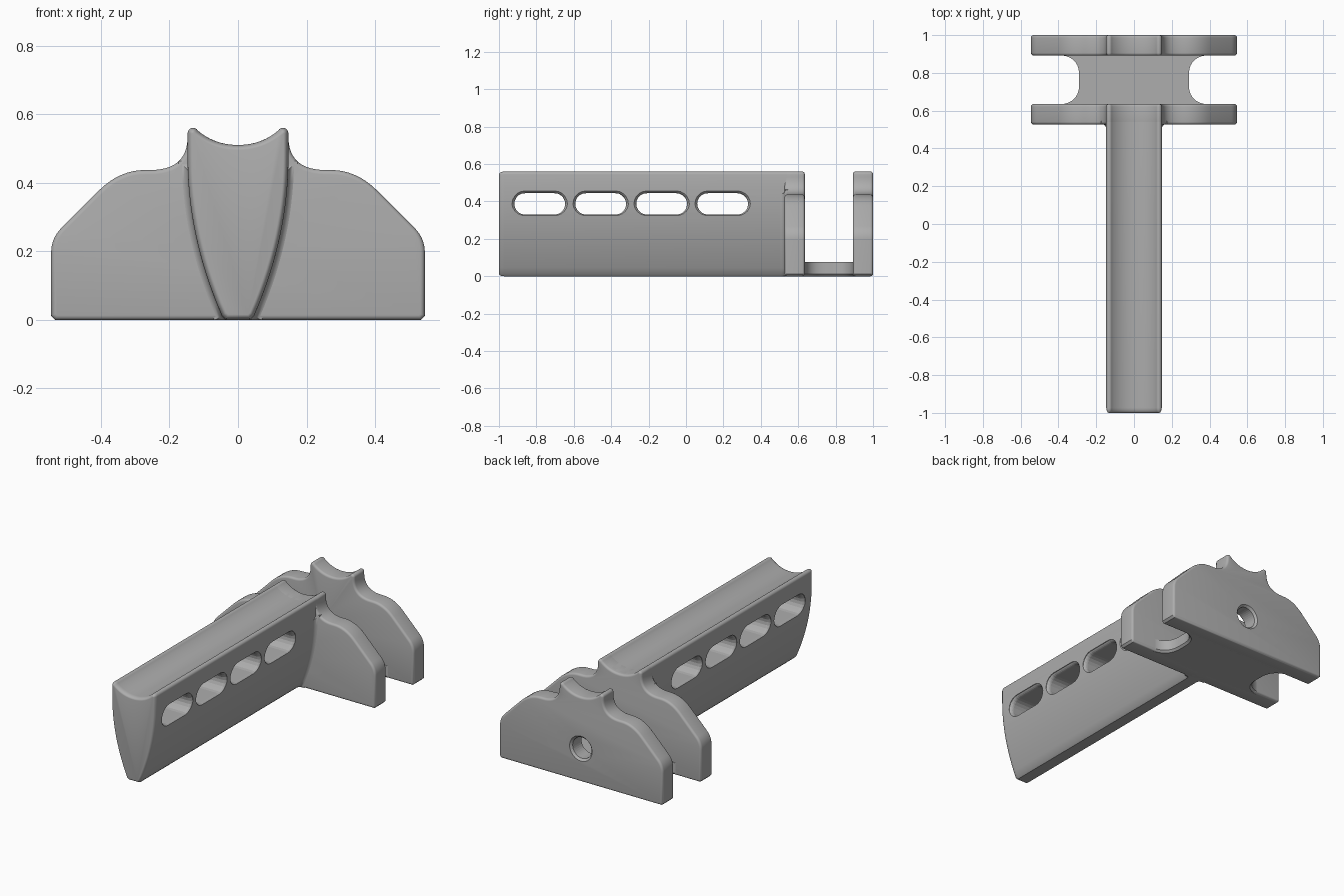
import bpy
import bmesh
from math import cos, sin, pi, radians
from mathutils import Vector

if "Cube" in bpy.data.objects:
    bpy.data.objects.remove(bpy.data.objects["Cube"])

grey = bpy.data.materials.new("plain grey")
grey.use_nodes = True
COLOUR = (0.42, 0.42, 0.42, 1)
grey.diffuse_color = COLOUR
grey.node_tree.nodes["Principled BSDF"].inputs["Base Color"].default_value = COLOUR


def bend(p, c, q, n=8):
    """Points on a curve from p to q, pulled towards c."""
    p, c, q = Vector(p), Vector(c), Vector(q)
    return [p * (1 - t) ** 2 + c * 2 * t * (1 - t) + q * t * t
            for t in (i / n for i in range(n + 1))]


def arc(centre, r, start, end, n=10):
    angles = [radians(start + (end - start) * i / n) for i in range(n + 1)]
    return [Vector((centre[0] + r * cos(a), centre[1] + r * sin(a))) for a in angles]


def mirrored(half):
    """Close a right-hand half profile with its mirror image."""
    half = [Vector(p) for p in half]
    return half + [Vector((-p.x, p.y)) for p in reversed(half) if p.x > 1e-5]


def inset(profile, d):
    area = sum(p.cross(profile[i - 1]) for i, p in enumerate(profile))
    side = 1 if area < 0 else -1
    out = []
    for i, p in enumerate(profile):
        e1 = (p - profile[i - 1]).normalized()
        e2 = (profile[(i + 1) % len(profile)] - p).normalized()
        n1, n2 = Vector((-e1.y, e1.x)), Vector((-e2.y, e2.x))
        out.append(p + (n1 + n2) * side * d / max(1 + n1.dot(n2), 0.5))
    return out


def rounded(start, end, depth, r, n=4):
    """Stations along an axis with both ends rounded over."""
    steps = [i * pi / 2 / n for i in range(n + 1)]
    head = [(start + depth * (1 - sin(a)), r * (1 - cos(a))) for a in reversed(steps)]
    tail = [(end - depth * (1 - sin(a)), r * (1 - cos(a))) for a in steps]
    return head + tail


def loft(name, profile, stations, axis="y", helper=False):
    bm = bmesh.new()
    rings = []
    for t, d in stations:
        ring = []
        for a, b in inset(profile, d):
            co = {"x": (t, a, b), "y": (a, t, max(b, 0)), "z": (a, b, t)}[axis]
            ring.append(bm.verts.new(co))
        rings.append(ring)
    n = len(profile)
    for r1, r2 in zip(rings, rings[1:]):
        for i in range(n):
            bm.faces.new((r1[i], r1[(i + 1) % n], r2[(i + 1) % n], r2[i]))
    bm.faces.new(rings[0])
    bm.faces.new(rings[-1])
    bmesh.ops.recalc_face_normals(bm, faces=bm.faces)
    mesh = bpy.data.meshes.new(name)
    bm.to_mesh(mesh)
    bm.free()
    mesh.materials.append(grey)
    obj = bpy.data.objects.new(name, mesh)
    bpy.context.collection.objects.link(obj)
    if helper:
        obj.hide_render = True
        obj.hide_viewport = True
        obj.display_type = "WIRE"
    return obj


def cut(obj, cutter):
    mod = obj.modifiers.new("cut", "BOOLEAN")
    mod.operation = "DIFFERENCE"
    mod.solver = "EXACT"
    mod.object = cutter


# Cradle top shared by the arm and both plates: soft peak and central dip
peak = arc((0.131, 0.544), 0.016, 0, 150, 8)
dip = bend(peak[-1], (0.068, 0.51), (0, 0.51), 10)[1:]

# Upright plates with sloping shoulders
plate_half = ([(0.533, 0), (0.545, 0.012)]
              + bend((0.545, 0.195), (0.545, 0.238), (0.515, 0.268))
              + bend((0.405, 0.378), (0.345, 0.437), (0.27, 0.437))
              + bend((0.255, 0.437), (0.15, 0.437), (0.147, 0.53), 12) + peak + dip)
plate_profile = mirrored(plate_half)
front_plate = loft("front_plate", plate_profile, rounded(0.527, 0.635, 0.014, 0.013))
back_plate = loft("back_plate", plate_profile, rounded(0.892, 1.0, 0.014, 0.013))

# Long arm with bulging tapered sides
flank = [Vector((0.147 - 0.1 * (1 - t) ** 2, 0.012 + 0.458 * t))
         for t in (i / 14 for i in range(15))]
arm_profile = mirrored([(0.035, 0)] + flank + peak + dip)
arm_stations = [s for s in rounded(-1.0, 0.612, 0.028, 0.015, 6) if s[0] < 0.5] + [(0.612, 0)]
arm = loft("arm", arm_profile, arm_stations)

# Soft fillet where the arm meets the front plate
R = 0.026
fillet_profile = mirrored([(0.035, 0)] + flank[:-1] + [(0, flank[-2].y)])
fillet_stations = [(0.529 - R + R * sin(a), -R * (1 - cos(a)))
                   for a in (i * pi / 12 for i in range(7))]
fillet = loft("arm_fillet", fillet_profile, fillet_stations + [(0.545, -R)])

# Low web joining the plates, scooped on each side
web_half = ([(0, 0.59), (0.4, 0.59)]
            + bend((0.4, 0.632), (0.29, 0.638), (0.29, 0.74), 10)
            + bend((0.29, 0.787), (0.29, 0.889), (0.4, 0.895), 10)
            + [(0.4, 0.93), (0, 0.93)])
web = loft("base_web", mirrored(web_half), [(0, 0.012), (0.012, 0), (0.075, 0)], "z")

# Four long slots through the arm, flared at the surface
for k in range(4):
    y = -0.782 + 0.326 * k
    slot = arc((y + 0.079, 0.387), 0.057, -90, 90) + arc((y - 0.079, 0.387), 0.057, 90, 270)
    outer = [(0.122, 0), (0.13, -0.002), (0.137, -0.006), (0.143, -0.012), (0.2, -0.012)]
    flare = [(-x, d) for x, d in reversed(outer)] + outer
    cut(arm, loft("slot_cutter", slot, flare, "x", True))

# Round bolt hole through the back plate and into the front one
circle = arc((0, 0.2), 0.063, 0, 350, 35)
back_hole = loft("back_hole_cutter", circle,
                 [(0.87, -0.012), (0.892, -0.012), (0.904, 0),
                  (0.988, 0), (1.0, -0.012), (1.02, -0.012)], "y", True)
cut(back_plate, back_hole)
front_hole = loft("front_hole_cutter", circle,
                  [(0.49, 0), (0.623, 0), (0.635, -0.012), (0.66, -0.012)], "y", True)
for part in (front_plate, arm, fillet):
    cut(part, front_hole)

# Smooth shading with crisp creases
bpy.ops.object.select_all(action="DESELECT")
for part in (front_plate, back_plate, arm, fillet, web):
    part.select_set(True)
bpy.context.view_layer.objects.active = arm
bpy.ops.object.shade_smooth_by_angle(angle=radians(35))
